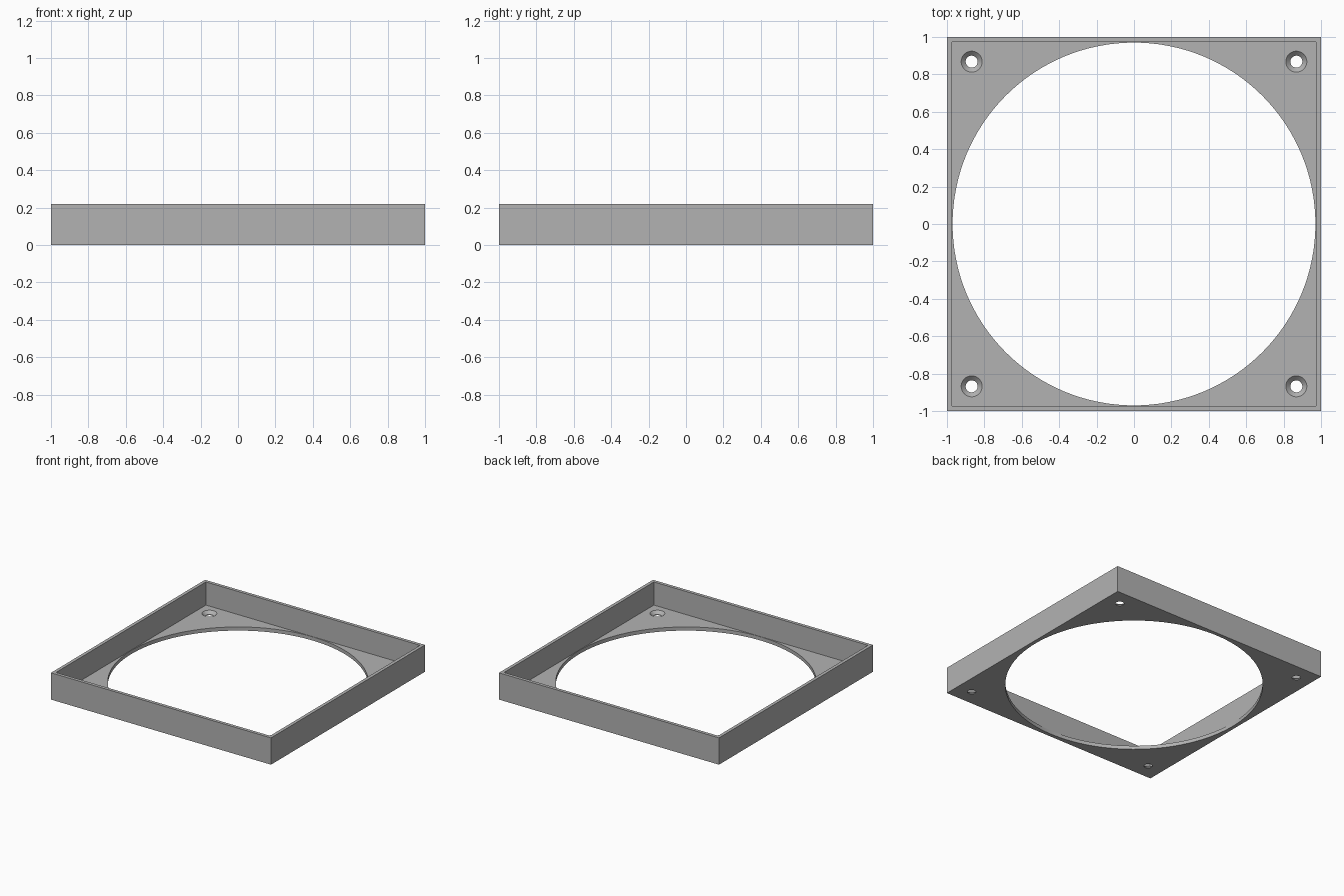
import bpy
import bmesh
import math
from mathutils import Matrix

if "Cube" in bpy.data.objects:
    bpy.data.objects.remove(bpy.data.objects["Cube"], do_unlink=True)

HEIGHT = 0.22     # overall height
WALL = 0.027      # side wall thickness
FLOOR = 0.03      # base plate thickness
OPENING = 0.97    # radius of the large round opening
SCREW = 0.868     # screw hole offset from the centre
HOLE_R, SINK_R = 0.032, 0.056

grey = bpy.data.materials.new("plain grey")
grey.use_nodes = True
colour = (0.45, 0.45, 0.45, 1)
grey.diffuse_color = colour
grey.node_tree.nodes["Principled BSDF"].inputs["Base Color"].default_value = colour


def make_object(name, bm):
    mesh = bpy.data.meshes.new(name)
    bmesh.ops.recalc_face_normals(bm, faces=bm.faces)
    bm.to_mesh(mesh)
    bm.free()
    mesh.materials.append(grey)
    obj = bpy.data.objects.new(name, mesh)
    bpy.context.collection.objects.link(obj)
    return obj


def box(name, half, z0, z1):
    bm = bmesh.new()
    place = Matrix.Translation((0, 0, (z0 + z1) / 2)) @ Matrix.Diagonal((2 * half, 2 * half, z1 - z0, 1))
    bmesh.ops.create_cube(bm, size=1, matrix=place)
    return make_object(name, bm)


def turned(name, profile, sides, x=0, y=0):
    """Closed solid of revolution from (radius, z) points, bottom to top."""
    bm = bmesh.new()
    rings = [[bm.verts.new((x + r * math.cos(math.tau * i / sides),
                            y + r * math.sin(math.tau * i / sides), z))
              for i in range(sides)] for r, z in profile]
    for low, high in zip(rings, rings[1:]):
        for i in range(sides):
            j = (i + 1) % sides
            bm.faces.new((low[i], low[j], high[j], high[i]))
    bm.faces.new(rings[0][::-1])
    bm.faces.new(rings[-1])
    return make_object(name, bm)


# Square tray body
frame = box("square_frame", 1, 0, HEIGHT)

# Pocket, round opening and four countersunk screw holes
cutters = [box("pocket_cutter", 1 - WALL, FLOOR, HEIGHT + 0.1),
           turned("opening_cutter", [(OPENING, -0.1), (OPENING, FLOOR + 0.05)], 128)]
sink_start = FLOOR - (SINK_R - HOLE_R)
screw_profile = [(HOLE_R, -0.1), (HOLE_R, sink_start), (SINK_R, FLOOR), (SINK_R, FLOOR + 0.05)]
for sx in (-1, 1):
    for sy in (-1, 1):
        cutters.append(turned("screw_hole_cutter", screw_profile, 48, sx * SCREW, sy * SCREW))

for cutter in cutters:
    cutter.hide_render = True
    cut = frame.modifiers.new(cutter.name, "BOOLEAN")
    cut.operation = "DIFFERENCE"
    cut.solver = "EXACT"
    cut.object = cutter

# Apply the cuts and tidy up the helpers
bpy.context.view_layer.update()
bpy.ops.object.select_all(action="DESELECT")
frame.select_set(True)
bpy.context.view_layer.objects.active = frame
for name in [m.name for m in frame.modifiers]:
    bpy.ops.object.modifier_apply(modifier=name)
for cutter in cutters:
    bpy.data.objects.remove(cutter, do_unlink=True)

# Smooth round walls, sharp edges kept
bpy.ops.object.shade_smooth_by_angle(angle=math.radians(30))
